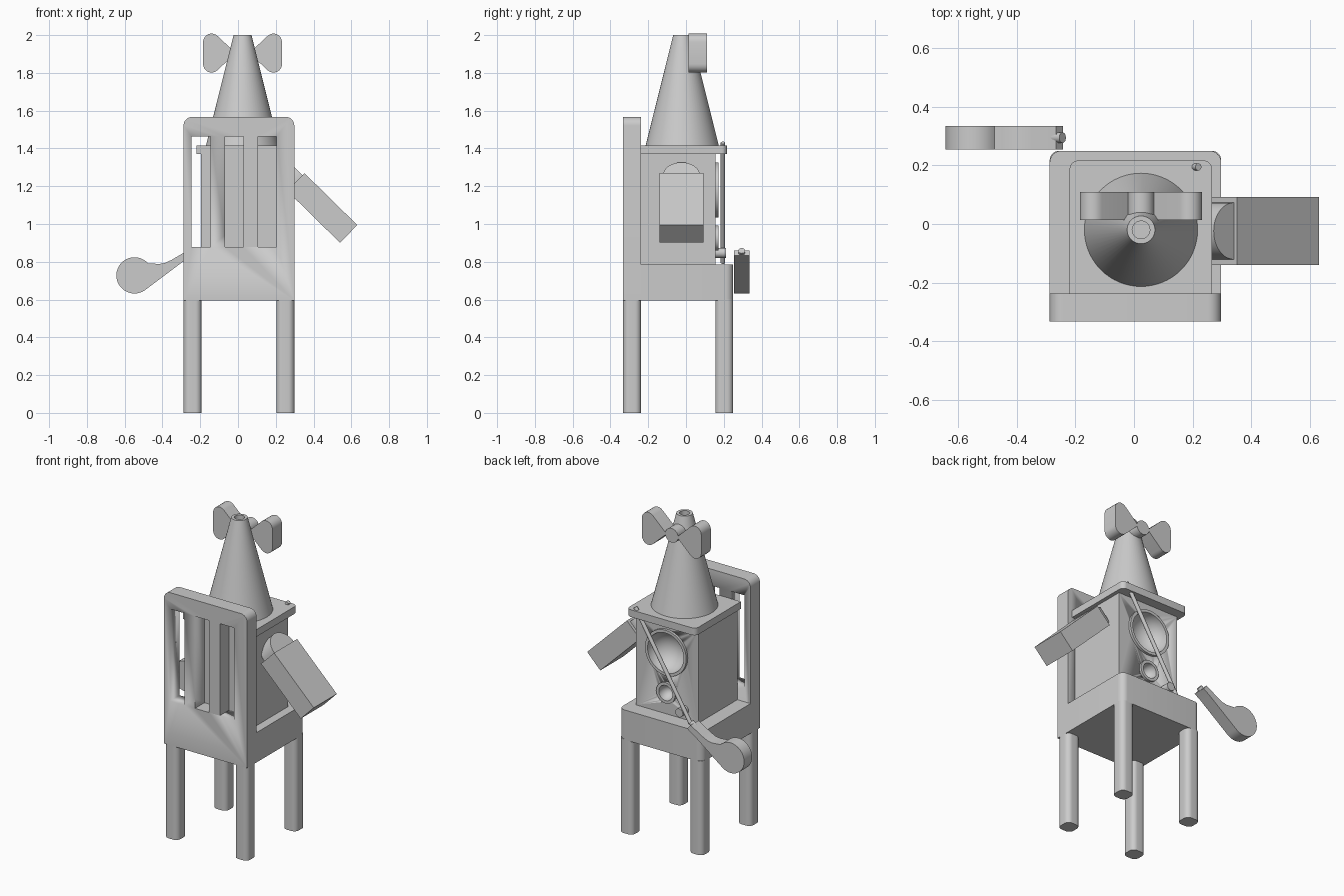
import bpy, bmesh, math
from mathutils import Vector, Matrix

cube = bpy.data.objects.get("Cube")
if cube:
    bpy.data.objects.remove(cube, do_unlink=True)

grey = bpy.data.materials.new("light_grey")
grey.use_nodes = True
GREY = (0.6, 0.6, 0.6, 1)
grey.diffuse_color = GREY
grey.node_tree.nodes["Principled BSDF"].inputs["Base Color"].default_value = GREY


def finish(name, bm):
    bmesh.ops.recalc_face_normals(bm, faces=bm.faces)
    mesh = bpy.data.meshes.new(name)
    bm.to_mesh(mesh)
    bm.free()
    mesh.materials.append(grey)
    ob = bpy.data.objects.new(name, mesh)
    bpy.context.collection.objects.link(ob)
    bpy.ops.object.select_all(action='DESELECT')
    ob.select_set(True)
    bpy.context.view_layer.objects.active = ob
    bpy.ops.object.shade_smooth_by_angle(angle=math.radians(30))
    return ob


def fillet(corners, steps=8):
    """Outline from (x, y, radius) corners, rounding each one."""
    pts = []
    for i, (x, y, r) in enumerate(corners):
        p = Vector((x, y))
        if r == 0:
            pts.append(p)
            continue
        a = (Vector(corners[i - 1][:2]) - p).normalized()
        b = (Vector(corners[(i + 1) % len(corners)][:2]) - p).normalized()
        half = a.angle(b) / 2
        centre = p + (a + b).normalized() * r / math.sin(half)
        start = p + a * r / math.tan(half) - centre
        end = p + b * r / math.tan(half) - centre
        a0 = math.atan2(start.y, start.x)
        sweep = math.atan2(start.x * end.y - start.y * end.x, start.dot(end))
        for k in range(steps + 1):
            t = a0 + sweep * k / steps
            pts.append(centre + Vector((math.cos(t), math.sin(t))) * r)
    return pts


def rect(x0, x1, y0, y1, low=0, high=0):
    """Rectangle with separate radii for its low and high corners."""
    return fillet([(x0, y0, low), (x1, y0, low), (x1, y1, high), (x0, y1, high)])


def disc(x, y, r, a0=0, a1=360, n=40):
    angles = [math.radians(a0 + (a1 - a0) * k / n) for k in range(n + (a1 - a0 < 360))]
    return [(x + r * math.cos(a), y + r * math.sin(a)) for a in angles]


def prism(name, outline, lo, hi, upright=False, matrix=None):
    """Extrude an outline along z, or along y when upright."""
    bm = bmesh.new()
    face = bm.faces.new([bm.verts.new((u, lo, v) if upright else (u, v, lo))
                         for u, v in outline])
    new = bmesh.ops.extrude_face_region(bm, geom=[face])["geom"]
    step = Vector((0, hi - lo, 0) if upright else (0, 0, hi - lo))
    bmesh.ops.translate(bm, vec=step, verts=[g for g in new if isinstance(g, bmesh.types.BMVert)])
    if matrix:
        bm.transform(matrix)
    return finish(name, bm)


def lathe(name, profile, x, b, along_y=False, segs=64):
    """Turn (radius, height) points around a z axis at (x, y=b) or a y axis at (x, z=b)."""
    bm = bmesh.new()
    verts = [bm.verts.new((r, 0, h)) for r, h in profile]
    edges = [bm.edges.new(pair) for pair in zip(verts, verts[1:])]
    bmesh.ops.spin(bm, geom=verts + edges, cent=(0, 0, 0), axis=(0, 0, 1),
                   angle=math.tau, steps=segs)
    bmesh.ops.remove_doubles(bm, verts=bm.verts, dist=1e-5)
    if along_y:
        bm.transform(Matrix.Rotation(-math.pi / 2, 4, 'X'))
    bm.transform(Matrix.Translation((x, 0, b) if along_y else (x, b, 0)))
    return finish(name, bm)


def rod(name, start, end, r):
    start, end = Vector(start), Vector(end)
    bm = bmesh.new()
    bmesh.ops.create_cone(bm, cap_ends=True, segments=20, radius1=r, radius2=r,
                          depth=(end - start).length)
    turn = (end - start).to_track_quat('Z', 'Y').to_matrix().to_4x4()
    bm.transform(Matrix.Translation((start + end) / 2) @ turn)
    return finish(name, bm)


def cut(target, cutter):
    mod = target.modifiers.new("cut", 'BOOLEAN')
    mod.operation, mod.solver, mod.object = 'DIFFERENCE', 'EXACT', cutter
    bpy.ops.object.select_all(action='DESELECT')
    bpy.context.view_layer.objects.active = target
    target.select_set(True)
    # keep the cut ahead of any shading modifier
    bpy.ops.object.modifier_move_to_index(modifier="cut", index=0)
    bpy.ops.object.modifier_apply(modifier="cut")
    bpy.data.objects.remove(cutter, do_unlink=True)


CX, CY = 0.024, -0.02        # axis of the box and cone
L, R = -0.288, 0.298         # chair sides
FRONT, INNER, REAR = -0.333, -0.238, 0.25

# Chair: slotted back, seat and four legs
back = prism("chair_back", rect(L, R, 0.595, 1.567, 0, 0.045), FRONT, INNER, True)
for x in (-0.245, -0.07, 0.105):
    cut(back, prism("slot_cutter", rect(x, x + 0.1, 0.877, 1.463), -0.5, 0, True))
prism("seat", rect(L, R, INNER, REAR, 0, 0.04), 0.595, 0.785)
W = 0.095
for side, x in (("left", R - W), ("right", L)):
    for end, y in (("front", FRONT), ("rear", REAR - W)):
        prism(f"{end}_{side}_leg", rect(x, x + W, y, y + W, 0.032, 0.032), 0, 0.6)

# Box body with two dished dials on its rear face
BODY_Y = 0.155
body = prism("body", rect(-0.195, 0.243, INNER, BODY_Y), 0.785, 1.372)
for name, z, r, rim, depth in (("large_dial", 1.18, 0.145, 0.018, 0.1),
                               ("small_dial", 0.925, 0.066, 0.018, 0.045)):
    inner = r - rim
    cut(body, prism("dial_cutter", disc(CX, z, inner + rim / 2), BODY_Y - depth - 0.03, 0.3, True))
    top = BODY_Y + 0.016
    bowl = [(inner * math.cos(t), top - (depth + 0.016) * math.sin(t))
            for t in [k * math.pi / 20 for k in range(10)]] + [(0, BODY_Y - depth)]
    lathe(name, [(r, BODY_Y - 0.005), (r, top)] + bowl, CX, z, True)
rod("knob", (-0.1, 0.15, 0.847), (-0.1, 0.213, 0.847), 0.027)

# Lid with the diagonal wire hanging from its corner
prism("lid", rect(-0.22, 0.267, INNER, 0.217, 0, 0.03), 1.37, 1.416)
rod("wire", (0.22, 0.195, 1.43), (-0.168, 0.195, 0.795), 0.012)

# Cone with a hollow tip
lathe("cone", [(0, 1.41), (0.195, 1.41), (0.0475, 2), (0.03, 2), (0.03, 1.94), (0, 1.94)], CX, CY)

# Bow behind the cone tip
BOW_Z, BOW_Y = 1.905, (0.014, 0.11)
for name, s in (("left", 1), ("right", -1)):
    lobe = fillet([(0.036, 0, 0), (0.209, 0.162, 0.045), (0.209, -0.162, 0.045)])
    prism(f"{name}_bow_lobe", [(CX + s * u, BOW_Z + v) for u, v in lobe], *BOW_Y, True)
prism("bow_knot", disc(CX, BOW_Z, 0.045), *BOW_Y, True)

# Slanted arm: local x runs down the arm, local z is its thickness
place = Matrix.Translation((0.352, -0.024, 1.269)) @ Matrix.Rotation(math.radians(44.5), 4, 'Y')
prism("arm", rect(0, 0.392, -0.116, 0.116), -0.131, 0, matrix=place)
prism("arm_tab", disc(0, 0, 0.097, 90, 270, 24), -0.116, -0.015, matrix=place)

# Paddle floating beside the seat, with a peg on its narrow end
paddle = disc(-0.548, 0.728, 0.096, 42, 309)
paddle += [(-0.288, 0.803), (-0.243, 0.832), (-0.266, 0.86),
           (-0.35, 0.811), (-0.385, 0.794), (-0.42, 0.788), (-0.45, 0.791)]
prism("paddle", paddle, 0.255, 0.335, True)
rod("paddle_peg", (-0.275, 0.295, 0.834), (-0.244, 0.295, 0.859), 0.018)
